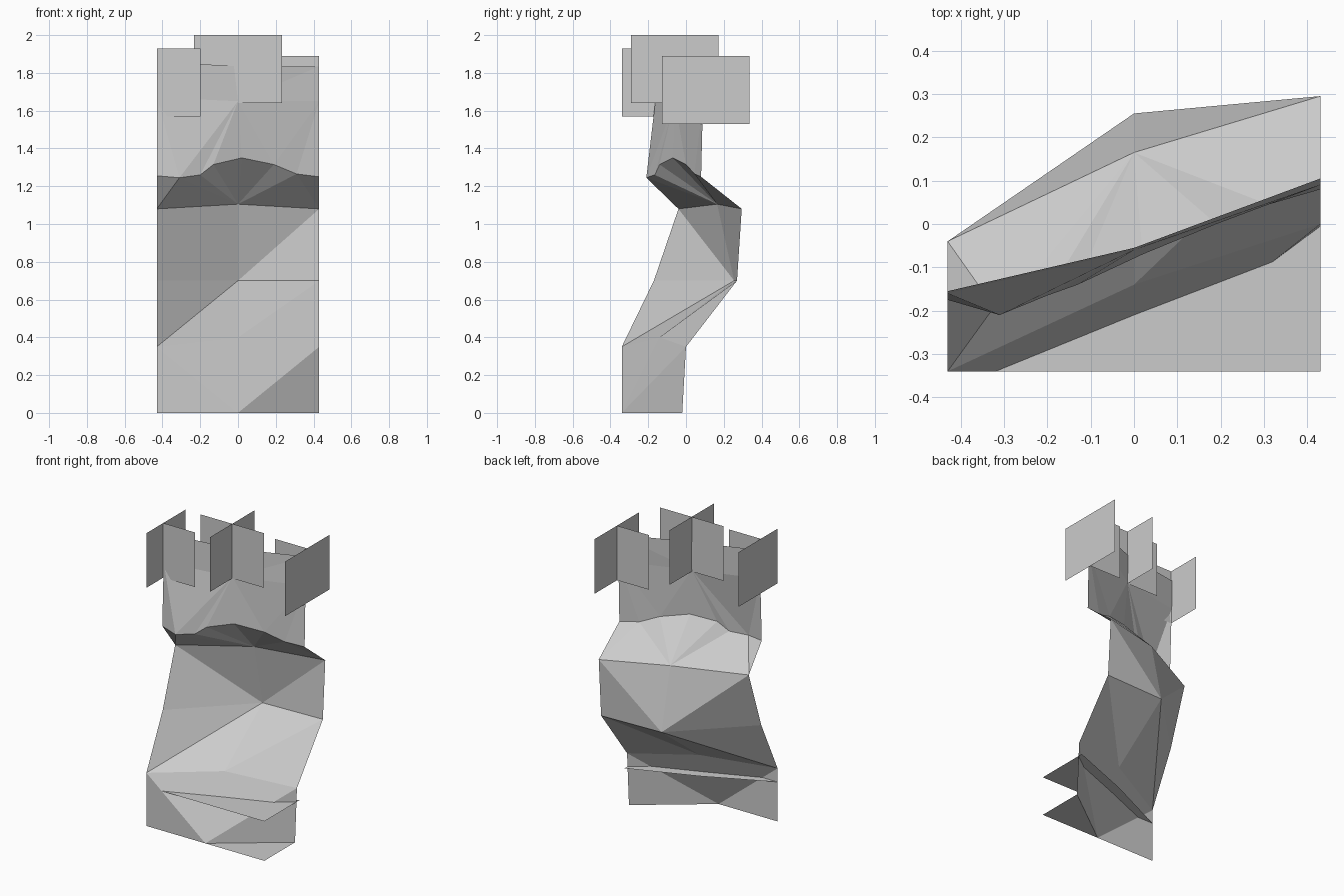
import bpy

if "Cube" in bpy.data.objects:
    bpy.data.objects.remove(bpy.data.objects["Cube"])

X = 0.43  # half width of the tile


def add_mesh(name, verts, faces):
    me = bpy.data.meshes.new(name)
    me.from_pydata(verts, [], faces)
    me.update()
    ob = bpy.data.objects.new(name, me)
    bpy.context.collection.objects.link(ob)
    return ob


# Cliff wall: rows of (left, middle, right), each giving (y, z)
rows = [
    [(-.34, 0), (-.34, 0), (-.02, 0)],
    [(-.34, .35), (-.14, .40), (0, .35)],
    [(-.17, .70), (.255, .70), (.27, .70)],
    [(-.04, 1.08), (.165, 1.105), (.295, 1.08)],
    [(-.16, 1.67), (-.06, 1.65), (.09, 1.65)],
    [(-.155, 1.86), (-.055, 1.835), (.105, 1.835)],
]
# Overhanging lip between the lower and upper wall
lip = [(-X, -.175, 1.255), (-.31, -.21, 1.245), (-.20, -.165, 1.26), (-.13, -.14, 1.315),
       (.02, -.07, 1.35), (.19, 0, 1.315), (.31, .045, 1.265), (X, .08, 1.25)]

verts = [(x, y, z) for row in rows for x, (y, z) in zip((-X, 0, X), row)]
LIP = len(verts)
verts += lip
faces = []


def cell(row, col, rising):
    """Two triangles; the diagonal rises to the right or falls."""
    a = row * 3 + col
    b, c, d = a + 1, a + 4, a + 3
    faces.extend([(a, b, c), (a, c, d)] if rising else [(a, b, d), (b, c, d)])


for row, left, right in ((0, False, True), (1, True, True), (2, False, True), (4, True, True)):
    cell(row, 0, left)
    cell(row, 1, right)


def fan_lip(base, owners, flip):
    """Join three row points to the lip; owners gives the point for each lip edge."""
    tris = [(base + o, LIP + i + 1, LIP + i) for i, o in enumerate(owners)]
    for i in range(1, len(owners)):
        if owners[i] != owners[i - 1]:
            tris.append((base + owners[i - 1], base + owners[i], LIP + i))
    faces.extend(t[::-1] if flip else t for t in tris)


fan_lip(9, (0, 1, 1, 1, 1, 1, 2), False)
fan_lip(12, (0, 1, 1, 1, 1, 2, 2), True)
add_mesh("cliff_wall", verts, faces)

# Flat ground and water sheets in front of the wall
add_mesh("ground_sheet", [(0, -.34, 0), (X, -.34, 0), (X, -.02, 0)], [(0, 1, 2)])
add_mesh("water_sheet", [(-X, -.34, .26), (X, -.34, .26), (X, .025, .26), (0, -.14, .26)],
         [(0, 1, 2, 3)])

# Crossed foliage cards along the top, trimmed at the tile edges
for name, cx, cy, z in (("left", -X, -.165, 1.57), ("middle", 0, -.06, 1.64), ("right", X, .105, 1.53)):
    top, r = z + .36, .232
    x0, x1 = max(cx - r, -X), min(cx + r, X)
    y0, y1 = max(cy - r, -.34), min(cy + r, .34)
    add_mesh("foliage_cards_" + name,
             [(x0, cy, z), (x1, cy, z), (x1, cy, top), (x0, cy, top),
              (cx, y0, z), (cx, y1, z), (cx, y1, top), (cx, y0, top)],
             [(0, 1, 2, 3), (4, 5, 6, 7)])
